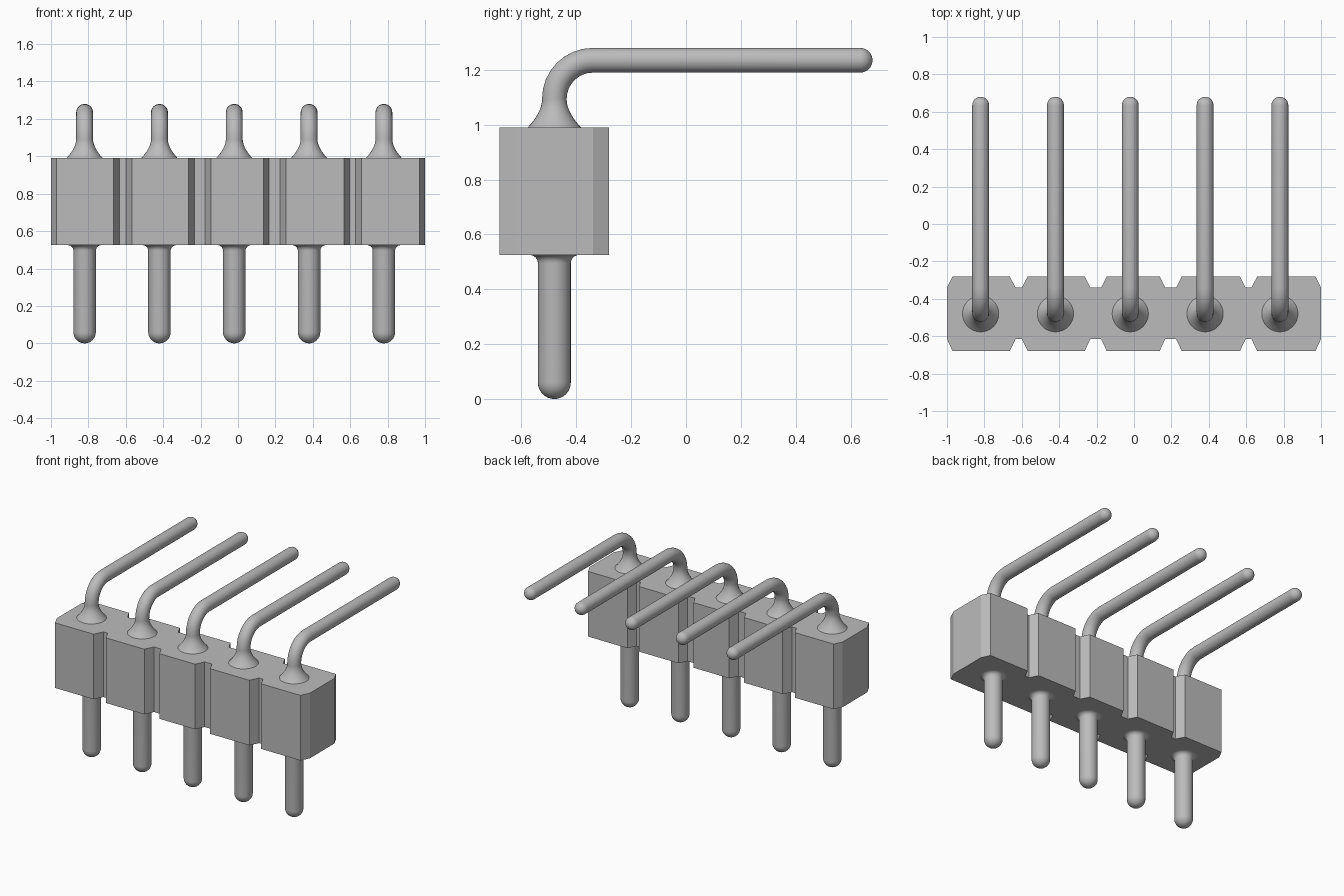
import bpy, bmesh
from math import pi, sin, cos, radians
from mathutils import Vector

if "Cube" in bpy.data.objects:
    bpy.data.objects.remove(bpy.data.objects["Cube"], do_unlink=True)

grey = bpy.data.materials.new("plain grey")
grey.use_nodes = True
colour = (0.5, 0.5, 0.5, 1)
grey.diffuse_color = colour
grey.node_tree.nodes["Principled BSDF"].inputs["Base Color"].default_value = colour

PIN_Y, BOTTOM, TOP = -0.48, 0.525, 0.99
PIN_X = [-0.82 + 0.4 * i for i in range(5)]
SIDES = 32


def finish(bm, name, smooth):
    bmesh.ops.recalc_face_normals(bm, faces=bm.faces)
    mesh = bpy.data.meshes.new(name)
    bm.to_mesh(mesh)
    bm.free()
    mesh.materials.append(grey)
    ob = bpy.data.objects.new(name, mesh)
    bpy.context.collection.objects.link(ob)
    if smooth:
        bpy.ops.object.select_all(action='DESELECT')
        ob.select_set(True)
        bpy.context.view_layer.objects.active = ob
        bpy.ops.object.shade_smooth_by_angle(angle=radians(40))
    return ob


def sweep(name, x, stations):
    """Skin circles along a path in the y-z plane: (y, z, bend angle, radius)."""
    bm = bmesh.new()
    rings = []
    for y, z, bend, r in stations:
        across = Vector((0, cos(bend), -sin(bend)))
        ring = []
        for i in range(SIDES):
            a = 2 * pi * i / SIDES
            p = Vector((x, y, z)) + across * (r * cos(a))
            p.x += r * sin(a)
            ring.append(bm.verts.new(p))
        rings.append(ring)
    for a, b in zip(rings, rings[1:]):
        for i in range(SIDES):
            j = (i + 1) % SIDES
            bm.faces.new((a[i], a[j], b[j], b[i]))
    bm.faces.new(rings[0])
    bm.faces.new(rings[-1])
    return finish(bm, name, True)


# Housing: notched outline extruded upwards
front, back, front_in, back_in = -0.68, -0.28, -0.615, -0.34
notches = [(-0.665, -0.633, -0.60, -0.568), (-0.264, -0.233, -0.176, -0.145),
           (0.137, 0.167, 0.225, 0.256), (0.566, 0.597, 0.628, 0.659)]


def edge_line(outer, inner):
    pts = [(-1, inner), (-0.97, outer)]
    for a, b, c, d in notches:
        pts += [(a, outer), (b, inner), (c, inner), (d, outer)]
    return pts + [(0.97, outer), (1, inner)]


bm = bmesh.new()
outline = edge_line(front, front_in) + edge_line(back, back_in)[::-1]
base = bm.faces.new([bm.verts.new((x, y, BOTTOM)) for x, y in outline])
extruded = bmesh.ops.extrude_face_region(bm, geom=[base], use_keep_orig=True)
bmesh.ops.translate(bm, vec=(0, 0, TOP - BOTTOM),
                    verts=[v for v in extruded["geom"] if isinstance(v, bmesh.types.BMVert)])
finish(bm, "housing", False)

# Lower pin: rounded tip, straight shaft, small fillet under the housing
R = 0.06
lower = [(PIN_Y, R - R * cos(a), 0, max(R * sin(a), 0.004))
         for a in [pi / 2 * i / 8 for i in range(9)]]
lower += [(PIN_Y, BOTTOM - 0.03 + 0.03 * sin(a), 0, R + 0.03 * (1 - cos(a)))
          for a in [pi / 2 * i / 6 for i in range(7)]]

# Upper pin: concave flare, bend to the back, long arm, rounded tip
r, flare, turn, arm_z, tip_y = 0.045, 0.097, 0.14, 1.235, 0.68
quarter = [pi / 2 * i / 8 for i in range(9)]
upper = [(PIN_Y, TOP + 0.1 * t, 0, r + (flare - r) * (1 - t) ** 1.8)
         for t in [i / 8 for i in range(9)]]
upper += [(PIN_Y + turn * (1 - cos(a)), arm_z - turn + turn * sin(a), a, r)
          for a in quarter]
upper += [(tip_y - r + r * sin(a), arm_z, pi / 2, max(r * cos(a), 0.003))
          for a in quarter]

for n, x in enumerate(PIN_X, 1):
    sweep(f"lower_pin_{n}", x, lower)
    sweep(f"upper_pin_{n}", x, upper)
